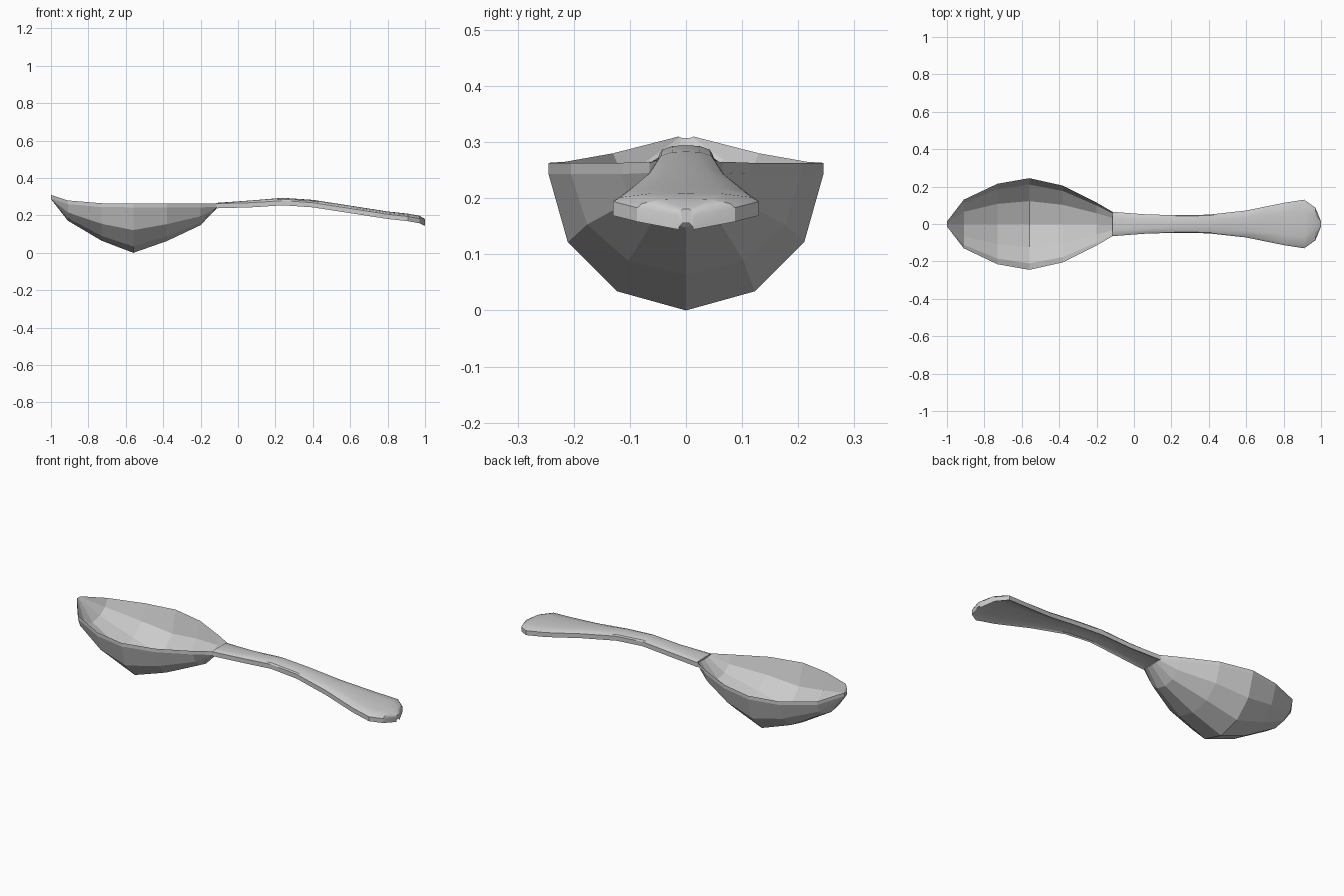
import bpy
import bmesh
import math

if "Cube" in bpy.data.objects:
    bpy.data.objects.remove(bpy.data.objects["Cube"])


def loft_shell(name, stations, section, thickness):
    """Loft a half section (y fraction, drop fraction) along x, mirrored in y,
    then double it downwards by the thickness.
    Each station is (x, half width, edge or crown z, drop depth)."""
    full = [(-y, d) for y, d in section] + [(y, d) for y, d in reversed(section[:-1])]
    bm = bmesh.new()
    upper, lower = [], []
    for x, half, z, depth in stations:
        upper.append([bm.verts.new((x, half * y, z - depth * d)) for y, d in full])
        lower.append([bm.verts.new((x, half * y, z - depth * d - thickness)) for y, d in full])
    n = len(full)
    # Closed loop around each station: top row, then bottom row reversed
    loops = [u + l[::-1] for u, l in zip(upper, lower)]
    for a, b in zip(loops, loops[1:]):
        for i in range(2 * n):
            j = (i + 1) % (2 * n)
            bm.faces.new((a[i], b[i], b[j], a[j]))
    # End caps as strips
    for k in (0, -1):
        for i in range(n - 1):
            bm.faces.new((upper[k][i], upper[k][i + 1], lower[k][i + 1], lower[k][i]))
    bmesh.ops.recalc_face_normals(bm, faces=bm.faces)
    mesh = bpy.data.meshes.new(name)
    bm.to_mesh(mesh)
    bm.free()
    obj = bpy.data.objects.new(name, mesh)
    bpy.context.collection.objects.link(obj)
    return obj


# Bowl: faceted shell, deepest near the middle, tip raised
bowl_section = [(1, 0), (0.86, 0.5), (0.5, 0.86), (0, 1)]
bowl_stations = [
    (-1.0, 0.013, 0.31, 0.003),
    (-0.91, 0.13, 0.28, 0.088),
    (-0.73, 0.215, 0.265, 0.18),
    (-0.56, 0.245, 0.263, 0.243),
    (-0.38, 0.205, 0.263, 0.18),
    (-0.20, 0.115, 0.263, 0.095),
    (-0.115, 0.065, 0.265, 0.008),
]
loft_shell("spoon_bowl", bowl_stations, bowl_section, 0.02)

# Handle: crowned strip, narrow in the middle and flared at the end
handle_section = [(1, 1), (0.9, 0.5), (0.5, 0.06), (0, 0)]
handle_stations = [
    (-0.115, 0.065, 0.267, 0.004),
    (0.07, 0.051, 0.28, 0.012),
    (0.24, 0.047, 0.294, 0.015),
    (0.40, 0.050, 0.283, 0.015),
    (0.60, 0.072, 0.252, 0.015),
    (0.80, 0.113, 0.221, 0.015),
    (0.91, 0.13, 0.209, 0.015),
    (0.97, 0.087, 0.198, 0.015),
    (1.0, 0.013, 0.181, 0.012),
]
handle = loft_shell("spoon_handle", handle_stations, handle_section, 0.025)
bpy.context.view_layer.objects.active = handle
handle.select_set(True)
bpy.ops.object.shade_smooth_by_angle(angle=math.radians(30))
